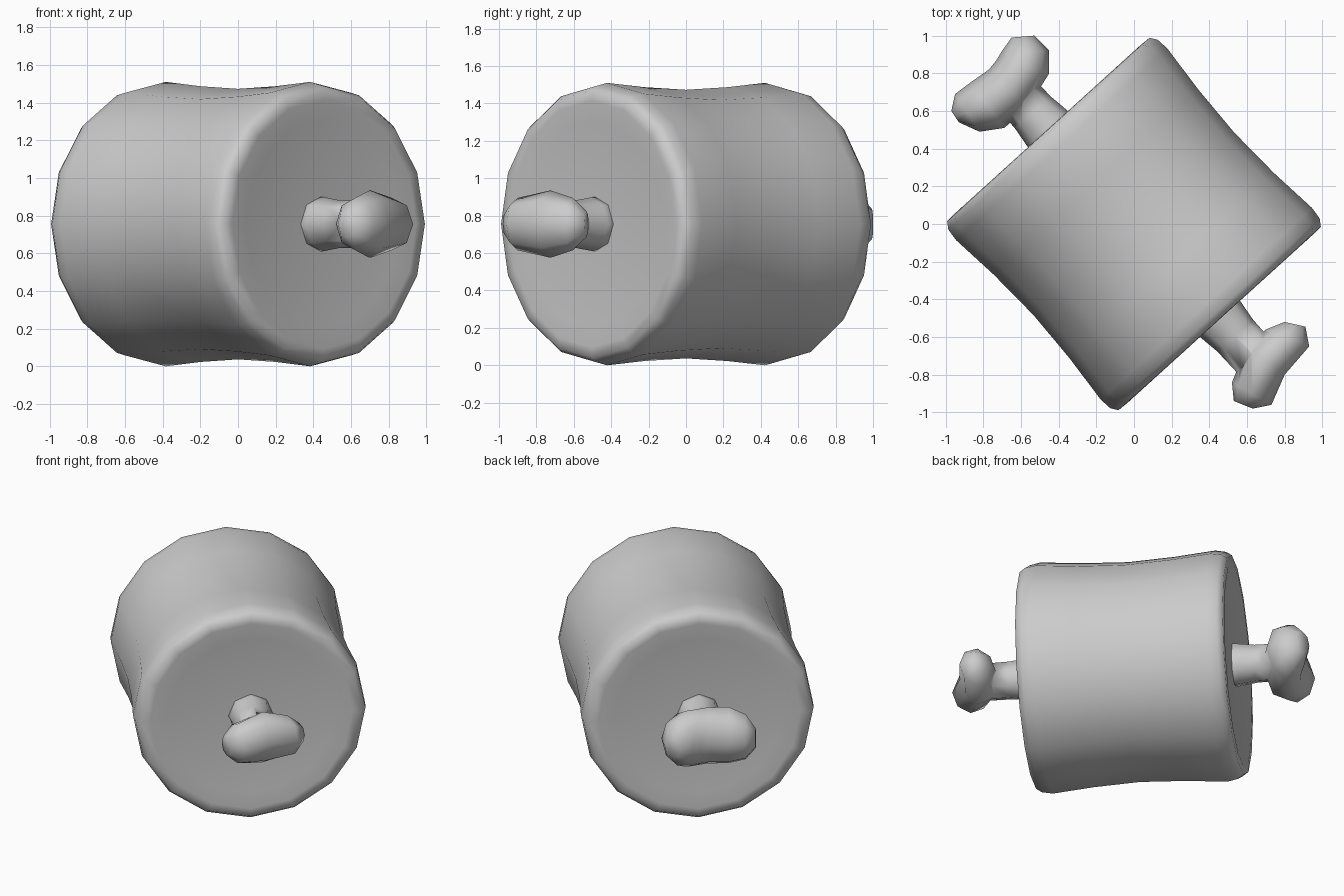
import bpy, bmesh
from math import cos, sin, pi, atan2
from mathutils import Vector

if "Cube" in bpy.data.objects:
    bpy.data.objects.remove(bpy.data.objects["Cube"])

MID = 0.756                      # height of the central axis
AXIS = Vector((0.672, -0.741, 0))
SIDE = Vector((0.741, 0.672, 0))
UP = Vector((0, 0, 1))


def loft(name, rings):
    """Skin a closed tube through equal-sized rings of points."""
    bm = bmesh.new()
    loops = [[bm.verts.new(p) for p in r] for r in rings]
    n = len(loops[0])
    for a, b in zip(loops, loops[1:]):
        for i in range(n):
            j = (i + 1) % n
            bm.faces.new((a[i], a[j], b[j], b[i]))
    bm.faces.new(loops[0])
    bm.faces.new(loops[-1])
    bmesh.ops.recalc_face_normals(bm, faces=bm.faces)
    me = bpy.data.meshes.new(name)
    bm.to_mesh(me)
    bm.free()
    for p in me.polygons:
        p.use_smooth = True
    ob = bpy.data.objects.new(name, me)
    bpy.context.collection.objects.link(ob)
    return ob


def ring(c, u, v, n):
    return [c + u * cos(2 * pi * i / n) + v * sin(2 * pi * i / n) for i in range(n)]


def axis_ring(t, ru, rv, n, s=0):
    return ring(AXIS * t + SIDE * s + UP * MID, SIDE * ru, UP * rv, n)


def plan_ring(outer, inner, h):
    """Eight-sided ring spanning two plan points with half height h."""
    o, i = Vector((*outer, MID)), Vector((*inner, MID))
    return ring((o + i) / 2, (o - i) / 2, UP * h, 8)


# Meat: waisted drum with rounded rims and slightly dished ends
half = [(0, 0.72, 0.718), (0.3, 0.732, 0.732), (0.57, 0.757, 0.755),
        (0.64, 0.75, 0.74), (0.677, 0.725, 0.715), (0.68, 0.66, 0.66),
        (0.665, 0.55, 0.55), (0.655, 0.12, 0.12)]
profile = [(-t, a, b) for t, a, b in reversed(half[1:])] + half
loft("meat", [axis_ring(t, a, b, 16) for t, a, b in profile])


def bone(name, sign, knob_rings, scale):
    neck = loft(name, [axis_ring(sign * t, r * scale, r * scale, 8)
                       for t, r in ((0.6, 0.15), (0.69, 0.142), (0.8, 0.127), (0.95, 0.125))])
    knob = loft(name + "_knob_helper", [plan_ring(*k) for k in knob_rings])
    mod = neck.modifiers.new("join", 'BOOLEAN')
    mod.operation = 'UNION'
    mod.solver = 'EXACT'
    mod.object = knob
    # bake the union, then drop the helper
    dg = bpy.context.evaluated_depsgraph_get()
    me = bpy.data.meshes.new_from_object(neck.evaluated_get(dg))
    neck.modifiers.clear()
    neck.data = me
    for p in me.polygons:
        p.use_smooth = True
    bpy.data.objects.remove(knob)


# Bone ends: two-lobed knobs on short necks
bone("front_bone", 1, [
    ((0.91, -0.545), (0.80, -0.52), 0.07),
    ((0.93, -0.65), (0.70, -0.56), 0.14),
    ((0.80, -0.80), (0.60, -0.65), 0.18),
    ((0.73, -0.96), (0.52, -0.84), 0.14),
    ((0.63, -0.98), (0.53, -0.94), 0.07)], 1.0)
bone("back_bone", -1, [
    ((-0.65, 0.99), (-0.53, 1.0), 0.08),
    ((-0.70, 0.92), (-0.45, 0.92), 0.16),
    ((-0.73, 0.87), (-0.45, 0.80), 0.20),
    ((-0.77, 0.82), (-0.57, 0.61), 0.20),
    ((-0.87, 0.75), (-0.69, 0.51), 0.20),
    ((-0.95, 0.69), (-0.82, 0.49), 0.16),
    ((-0.97, 0.60), (-0.93, 0.54), 0.07)], 1.0)

# Stand on the ground
low = min((o.matrix_world @ v.co).z for o in bpy.data.objects for v in o.data.vertices)
for o in bpy.data.objects:
    o.location.z -= low
